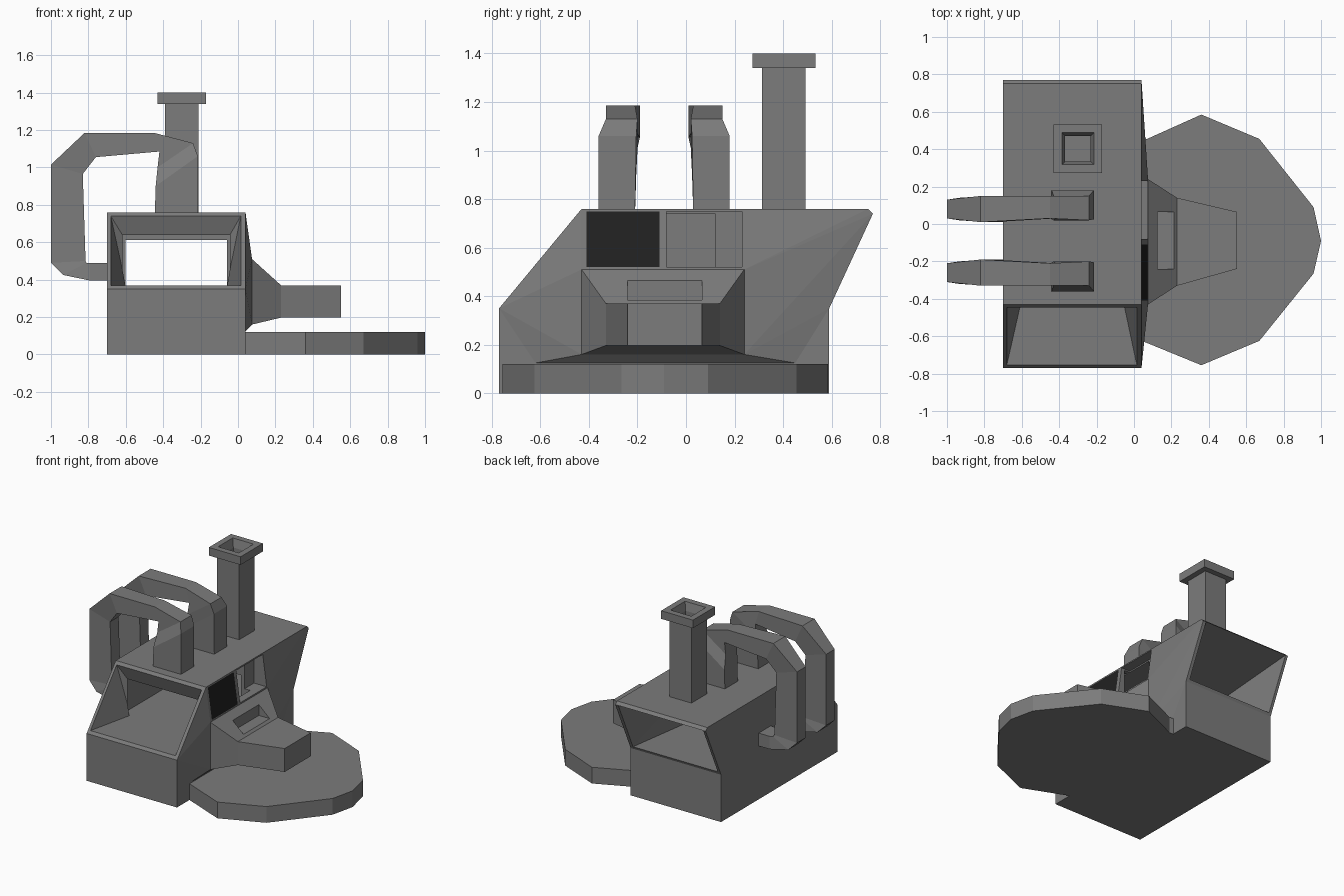
import bpy, bmesh
from mathutils import Vector

cube = bpy.data.objects.get("Cube")
if cube:
    bpy.data.objects.remove(cube, do_unlink=True)


def material(name, value):
    m = bpy.data.materials.new(name)
    m.use_nodes = True
    colour = (value, value, value, 1)
    m.diffuse_color = colour
    m.node_tree.nodes["Principled BSDF"].inputs["Base Color"].default_value = colour
    return m


GREY = material("mid_grey", 0.2)
DARK = material("dark_glass", 0.015)


def finish(name, bm, mat=GREY):
    bmesh.ops.recalc_face_normals(bm, faces=bm.faces)
    mesh = bpy.data.meshes.new(name)
    bm.to_mesh(mesh)
    bm.free()
    mesh.materials.append(mat)
    ob = bpy.data.objects.new(name, mesh)
    bpy.context.collection.objects.link(ob)
    return ob


def hull(name, points, mat=GREY):
    bm = bmesh.new()
    for p in points:
        bm.verts.new(p)
    bmesh.ops.convex_hull(bm, input=bm.verts)
    bmesh.ops.dissolve_limit(bm, angle_limit=0.01, verts=bm.verts, edges=bm.edges)
    return finish(name, bm, mat)


def loft(name, rings, mat=GREY):
    """Skin a chain of equal rings and cap both ends."""
    bm = bmesh.new()
    rows = [[bm.verts.new(p) for p in r] for r in rings]
    n = len(rows[0])
    for a, b in zip(rows, rows[1:]):
        for i in range(n):
            j = (i + 1) % n
            bm.faces.new((a[i], a[j], b[j], b[i]))
    bm.faces.new(rows[0])
    bm.faces.new(rows[-1])
    return finish(name, bm, mat)


def box_points(xs, ys, zs):
    return [(x, y, z) for x in xs for y in ys for z in zs]


def cut(ob, cutter, remove=True):
    cutter.hide_render = True
    mod = ob.modifiers.new("cut", "BOOLEAN")
    mod.operation = "DIFFERENCE"
    mod.solver = "EXACT"
    mod.object = cutter
    bpy.context.view_layer.objects.active = ob
    bpy.ops.object.modifier_apply(modifier="cut")
    if remove:
        bpy.data.objects.remove(cutter, do_unlink=True)


# Cabin body: side profile extruded across x
profile = [(-.77, 0), (-.77, .35), (-.43, .76), (.75, .76), (.77, .74), (.59, .35), (.59, 0)]
body = loft("cabin_body", [[(x, y, z) for y, z in profile] for x in (-.7, .04)])

# Bulging side panel under and around the windows
wall = [(-.77, .35), (-.43, .76), (.75, .76), (.77, .74), (.59, .35), (.45, .125), (-.62, .125)]
collar = box_points([.075], (-.43, .24), (.16, .51))
panel = hull("side_panel", [(.04, y, z) for y, z in wall] + collar)

# Tapered front and back openings with a room between them
for y_in, y_low, y_high, out in ((-.40, -.753, -.447, -.1), (.11, .604, .77, .1)):
    pts = box_points((-.6, -.06), [y_in], (.37, .61))
    for x in (-.68, .015):
        for shift in (0, out):
            pts += [(x, y_low + shift, .37), (x, y_high + shift, .74)]
    cut(body, hull("opening_cutter", pts))
cut(body, hull("room_cutter", box_points((-.66, .015), (-.41, .12), (.368, .74))))

# Side windows
for y0, y1 in ((-.41, -.11), (-.08, .23)):
    window = hull("window_cutter", box_points((-.03, .2), (y0, y1), (.52, .75)))
    cut(body, window, remove=False)
    cut(panel, window)
hull("front_side_window", [(x + d, y, z) for x, z in ((.036, .752), (.068, .518))
                           for d in (0, .005) for y in (-.412, -.108)], DARK)

# Nose: sloping hood with a notch, then a tapering block
waist = box_points([.23], (-.33, .14), (.197, .37))
tip = box_points([.55], (-.24, .065), (.197, .37))
hood = hull("nose_hood", collar + waist)
cut(hood, hull("notch_cutter", box_points((.125, .222), (-.24, .065), (.385, .6))))
hull("nose_block", waist + tip)

# Many-sided platform
rim = [(.03, .46), (.07, .455), (.36, .585), (.67, .455), (.96, .09), (1, -.09),
       (.96, -.265), (.67, -.625), (.36, -.755), (.03, -.62)]
loft("platform", [[(x, y, z) for x, y in rim] for z in (0, .12)])


# Chimney with a square flue
def square(half, z):
    cx, cy = -.30, .403
    return [(cx + a * half, cy + b * half, z) for a, b in ((-1, -1), (1, -1), (1, 1), (-1, 1))]


loft("chimney", [square(h, z) for h, z in ((.09, .75), (.09, 1.34), (.13, 1.34), (.13, 1.4),
                                           (.085, 1.4), (.068, 1.34), (.068, 1.0))])

# Looping pipes: outer x, z, inner x, z, then y range for every bend
bends = [(-.215, .74, -.445, .74, -.36, -.21),
         (-.215, 1.06, -.44, .9, -.36, -.205),
         (-.24, 1.13, -.43, 1.0, -.33, -.2),
         (-.45, 1.185, -.42, 1.085, -.33, -.21),
         (-.82, 1.185, -.76, 1.055, -.33, -.19),
         (-1, 1.015, -.83, .965, -.31, -.21),
         (-1, .49, -.815, .5, -.31, -.21),
         (-.935, .425, -.81, .49, -.32, -.2),
         (-.79, .395, -.79, .49, -.33, -.19),
         (-.69, .395, -.69, .49, -.33, -.19)]
for name, mirrored in (("front_pipe", False), ("back_pipe", True)):
    rings = []
    for xo, zo, xi, zi, y0, y1 in bends:
        if mirrored:
            y0, y1 = -.18 - y0, -.18 - y1
        rings.append([(xo, y0, zo), (xo, y1, zo), (xi, y1, zi), (xi, y0, zi)])
    loft(name, rings)
